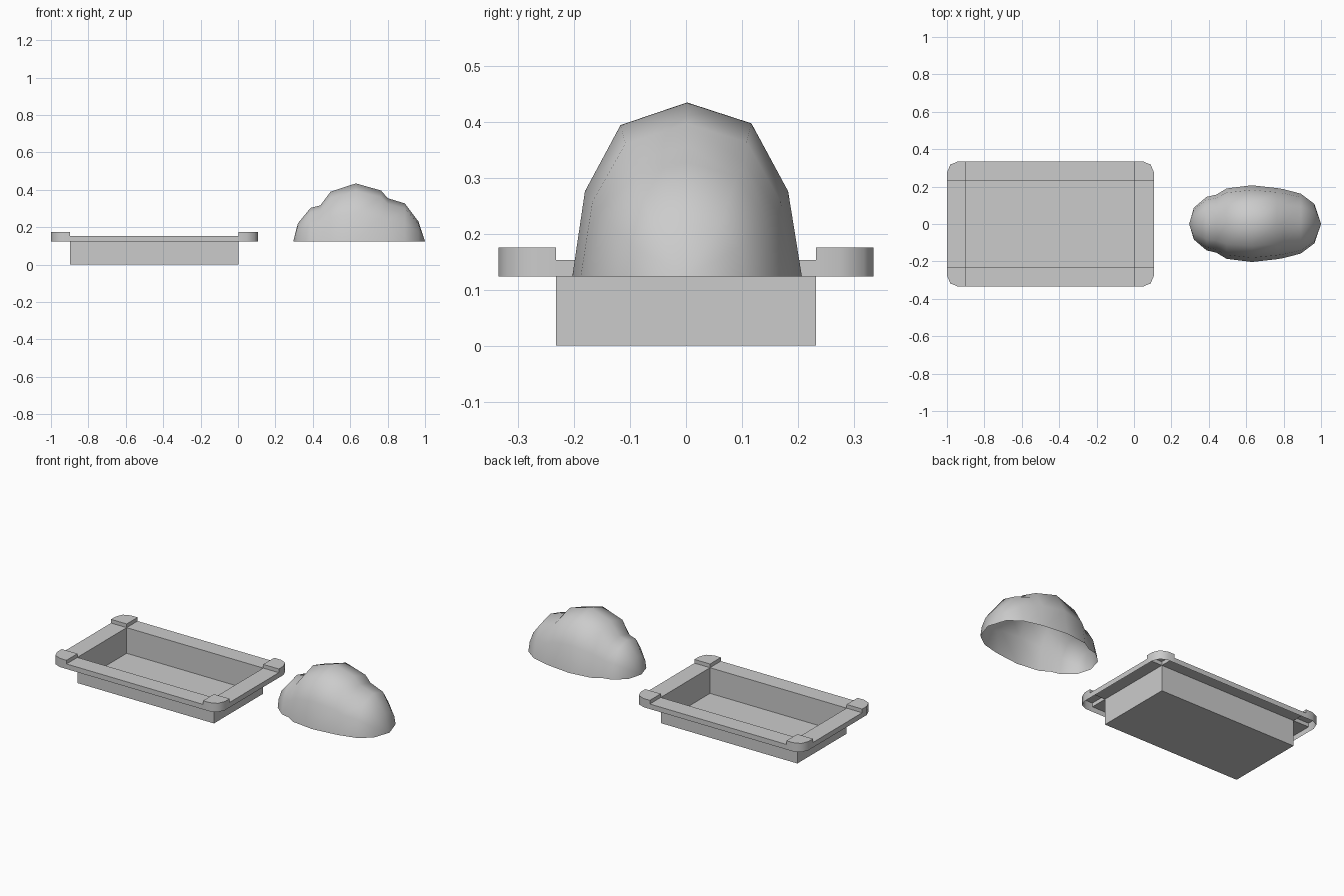
import bpy, bmesh, math

if "Cube" in bpy.data.objects:
    bpy.data.objects.remove(bpy.data.objects["Cube"])

X0, X1, Y = -0.897, 0.004, 0.232      # basin extents
W = 0.103                             # rim width
ZB, ZR, ZC = 0.123, 0.153, 0.175      # rim underside, rim top, corner top
CX = (X0 + X1) / 2
HX = (X1 - X0) / 2


def make_object(name, verts, faces, smooth=None):
    mesh = bpy.data.meshes.new(name)
    mesh.from_pydata(verts, [], faces)
    bm = bmesh.new()
    bm.from_mesh(mesh)
    bmesh.ops.remove_doubles(bm, verts=bm.verts, dist=1e-5)
    bmesh.ops.recalc_face_normals(bm, faces=bm.faces)
    if smooth:
        for f in bm.faces:
            f.smooth = True
        for e in bm.edges:
            e.smooth = len(e.link_faces) < 2 or e.calc_face_angle(0) < smooth
    # open shells: make sure the upper faces look up
    top = max(bm.faces, key=lambda f: abs(f.normal.z) * f.calc_area())
    if top.normal.z < 0:
        bmesh.ops.reverse_faces(bm, faces=bm.faces)
    bm.to_mesh(mesh)
    bm.free()
    obj = bpy.data.objects.new(name, mesh)
    bpy.context.collection.objects.link(obj)
    return obj


verts, faces = [], []


def face(*pts):
    start = len(verts)
    verts.extend((CX + x, y, z) for x, y, z in pts)
    faces.append(list(range(start, start + len(pts))))


# Rim corner outline: rounded outer corner, in the +x +y quadrant
R = 0.06
ox, oy = HX + W, Y + W
arc = [(ox - R + R * math.cos(a), oy - R + R * math.sin(a))
       for a in (0, math.pi / 4, math.pi / 2)]
outer = [(ox, Y)] + arc + [(HX, oy)]

# Basin floor
face((-HX, -Y, 0), (HX, -Y, 0), (HX, Y, 0), (-HX, Y, 0))
for s in (-1, 1):
    # Basin walls
    face((s * HX, -Y, 0), (s * HX, Y, 0), (s * HX, Y, ZR), (s * HX, -Y, ZR))
    face((-HX, s * Y, 0), (HX, s * Y, 0), (HX, s * Y, ZR), (-HX, s * Y, ZR))
    # Seat rails: top and outer skirt
    face((s * HX, -Y, ZR), (s * HX, Y, ZR), (s * ox, Y, ZR), (s * ox, -Y, ZR))
    face((s * ox, -Y, ZR), (s * ox, Y, ZR), (s * ox, Y, ZB), (s * ox, -Y, ZB))
    face((-HX, s * Y, ZR), (HX, s * Y, ZR), (HX, s * oy, ZR), (-HX, s * oy, ZR))
    face((-HX, s * oy, ZR), (HX, s * oy, ZR), (HX, s * oy, ZB), (-HX, s * oy, ZB))
    # Raised corner seats
    for t in (-1, 1):
        pts = [(s * x, t * y) for x, y in outer]
        c = (s * HX, t * Y)
        face((*c, ZC), *[(*p, ZC) for p in pts])
        for p, q in zip(pts, pts[1:]):
            face((*p, ZC), (*q, ZC), (*q, ZB), (*p, ZB))
        for p in (pts[0], pts[-1]):
            face((*c, ZR), (*p, ZR), (*p, ZC), (*c, ZC))

make_object("sandbox_tray", verts, faces, math.radians(50))

# Lumpy hollow cover: stations of x, half width, top height
stations = [(0.32, 0.085, 0.22), (0.388, 0.143, 0.303), (0.44, 0.155, 0.316),
            (0.495, 0.188, 0.39), (0.63, 0.205, 0.434), (0.765, 0.19, 0.396),
            (0.80, 0.184, 0.355), (0.892, 0.16, 0.327), (0.965, 0.105, 0.23)]
section = [(-1, 0), (-0.89, 0.49), (-0.58, 0.87), (0, 1),
           (0.56, 0.88), (0.88, 0.49), (1, 0)]
cv, cf = [], []
n = len(section)
for x, w, h in stations:
    cv += [(x, 0.002 + w * u, ZB + (h - ZB) * v) for u, v in section]
for i in range(len(stations) - 1):
    for j in range(n - 1):
        a = i * n + j
        cf.append((a, a + 1, a + n + 1, a + n))
# Pointed ends
for x, first in ((0.295, 0), (1.0, (len(stations) - 1) * n)):
    tip = len(cv)
    cv.append((x, 0, ZB))
    cf += [(tip, first + j, first + j + 1) for j in range(n - 1)]
make_object("domed_cover", cv, cf, math.radians(75))
